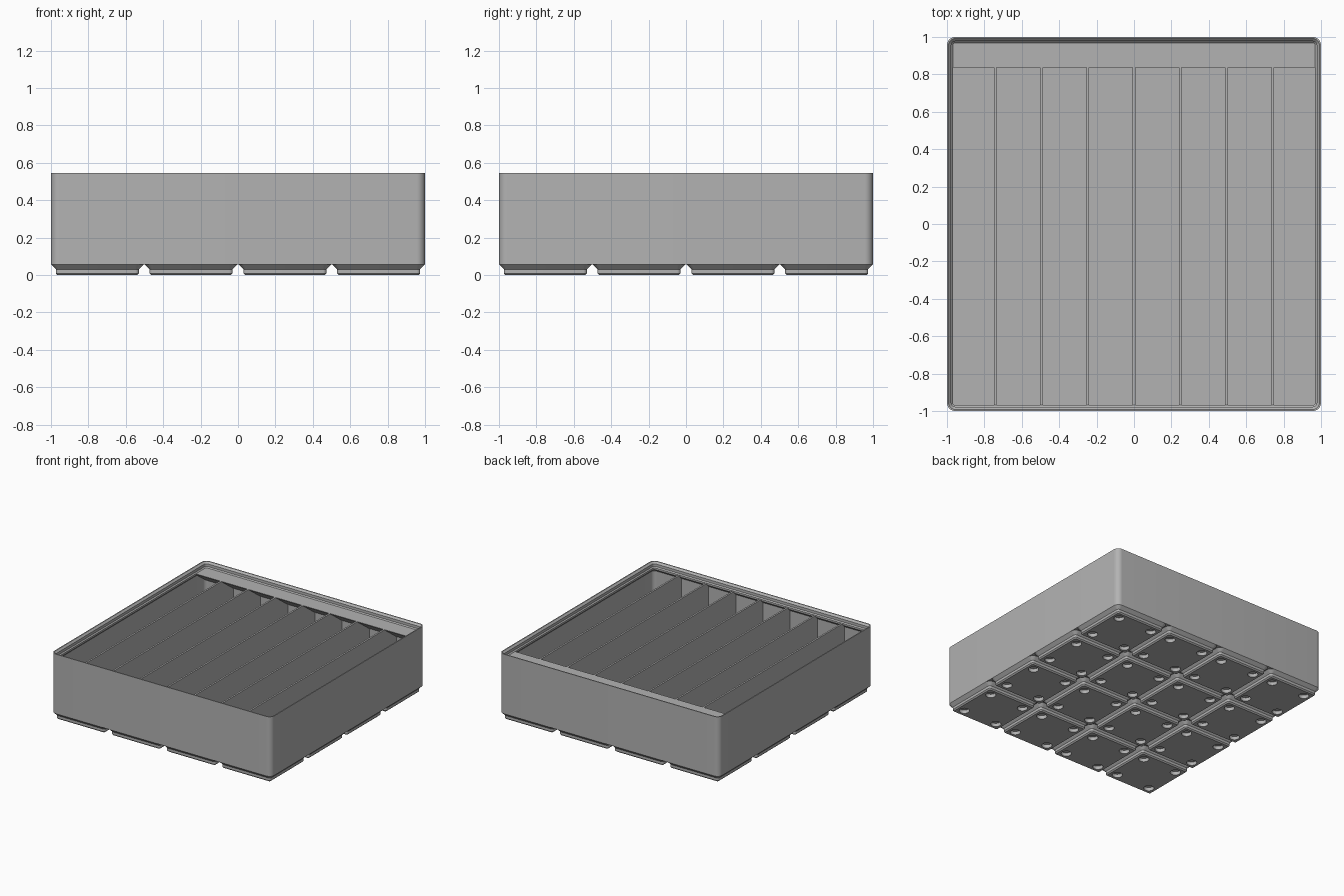
import bpy, bmesh, math

cube = bpy.data.objects.get("Cube")
if cube:
    bpy.data.objects.remove(cube, do_unlink=True)

MM = 2 / 167.5          # millimetres to scene units
HALF = 167.5 / 2        # half of the outer width
PITCH = 42              # spacing of the feet
TOP = 42                # top of dividers and label shelf
FLOOR = 7               # inside floor height
WALL = 0.95

gray = bpy.data.materials.new("gray_plastic")
gray.use_nodes = True
COLOR = (0.45, 0.45, 0.45, 1)
gray.diffuse_color = COLOR
gray.node_tree.nodes["Principled BSDF"].inputs["Base Color"].default_value = COLOR


def make_object(name, bm):
    """Turn a bmesh in millimetres into a shaded object."""
    bmesh.ops.recalc_face_normals(bm, faces=bm.faces[:])
    bmesh.ops.scale(bm, vec=(MM, MM, MM), verts=bm.verts[:])
    mesh = bpy.data.meshes.new(name)
    bm.to_mesh(mesh)
    bm.free()
    mesh.materials.append(gray)
    obj = bpy.data.objects.new(name, mesh)
    bpy.context.collection.objects.link(obj)
    return obj


def smooth(obj):
    bpy.ops.object.select_all(action='DESELECT')
    obj.select_set(True)
    bpy.context.view_layer.objects.active = obj
    bpy.ops.object.shade_smooth_by_angle(angle=math.radians(30))


def rounded_ring(bm, half, radius, z, steps=8):
    """Vertices of a rounded square at height z."""
    verts = []
    for corner, (sx, sy) in enumerate([(1, 1), (-1, 1), (-1, -1), (1, -1)]):
        for i in range(steps + 1):
            a = math.pi / 2 * (corner + i / steps)
            verts.append(bm.verts.new((sx * (half - radius) + radius * math.cos(a),
                                       sy * (half - radius) + radius * math.sin(a), z)))
    return verts


def loft(name, half, radius, profile):
    """Loft rounded squares through (inset, z) points and cap both ends."""
    bm = bmesh.new()
    rings = [rounded_ring(bm, half - d, radius - d, z) for d, z in profile]
    for a, b in zip(rings, rings[1:]):
        for i in range(len(a)):
            j = (i + 1) % len(a)
            bm.faces.new((a[i], a[j], b[j], b[i]))
    bm.faces.new(rings[0])
    bm.faces.new(rings[-1])
    return make_object(name, bm)


def prism(name, x0, x1, section):
    """Extrude a (y, z) outline along x."""
    bm = bmesh.new()
    face = bm.faces.new([bm.verts.new((x0, y, z)) for y, z in section])
    moved = bmesh.ops.extrude_face_region(bm, geom=[face])["geom"]
    bmesh.ops.translate(bm, vec=(x1 - x0, 0, 0),
                        verts=[v for v in moved if isinstance(v, bmesh.types.BMVert)])
    return make_object(name, bm)


# Hollow box with stepped stacking lip: outside up, over the rim, inside down
box = loft("box_shell", HALF, 3.75, [
    (0, 4.75), (0, 45.7), (0.7, 45.7), (1.9, 44.5), (1.9, 42.7),
    (2.6, 42), (2.6, 40.8), (WALL, 39.15), (WALL, FLOOR)])
smooth(box)

# Dividers
inner = HALF - WALL / 2
for i in range(1, 8):
    x = (i - 4) * 20.7
    prism(f"divider_{i}", x - 0.6, x + 0.6,
          [(-inner, FLOOR - 0.5), (inner, FLOOR - 0.5), (inner, TOP), (-inner, TOP)])

# Sloped label shelf along the back wall
back = HALF - WALL
depth, drop = 12.82, 9.32
prism("label_shelf", -HALF + 1.5, HALF - 1.5,
      [(back - depth, TOP), (back - 0.5, TOP), (back - 0.5, TOP - drop),
       (back - depth, TOP - 0.3)])

# One foot with four round magnet holes
foot = loft("foot", 41.5 / 2, 3.75, [(2.95, 0), (2.15, 0.8), (2.15, 2.6), (0, 4.75), (0, 5)])
bm = bmesh.new()
for sx in (-1, 1):
    for sy in (-1, 1):
        hole = bmesh.ops.create_cone(bm, cap_ends=True, segments=32, radius1=3.25,
                                     radius2=3.25, depth=4.8)
        bmesh.ops.translate(bm, vec=(13 * sx, 13 * sy, 0), verts=hole["verts"])
cutter = make_object("hole_cutter", bm)
cutter.hide_render = True
mod = foot.modifiers.new("holes", 'BOOLEAN')
mod.object = cutter
mod.solver = 'EXACT'
bpy.context.view_layer.objects.active = foot
bpy.ops.object.modifier_apply(modifier=mod.name)
bpy.data.objects.remove(cutter, do_unlink=True)
smooth(foot)

# Repeat the foot on a four by four grid
for ix in range(4):
    for iy in range(4):
        copy = foot if ix == iy == 0 else foot.copy()
        if copy is not foot:
            copy.name = f"foot_{ix}_{iy}"
            bpy.context.collection.objects.link(copy)
        copy.location = ((ix - 1.5) * PITCH * MM, (iy - 1.5) * PITCH * MM, 0)
